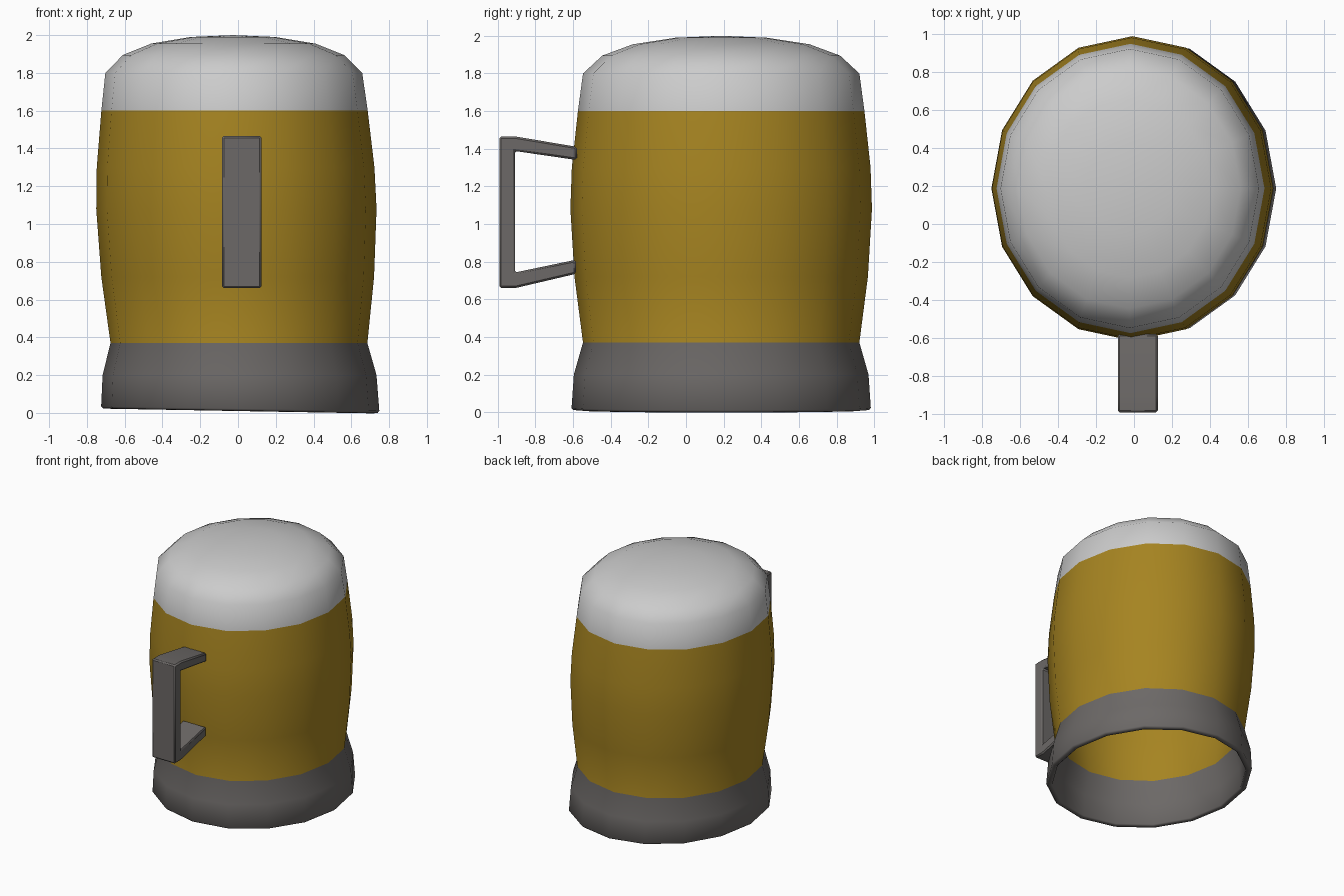
import bpy, bmesh
from math import sin, cos, pi, radians

if "Cube" in bpy.data.objects:
    bpy.data.objects.remove(bpy.data.objects["Cube"])


def material(name, rgb):
    m = bpy.data.materials.new(name)
    m.diffuse_color = (*rgb, 1)
    m.use_nodes = True
    m.node_tree.nodes["Principled BSDF"].inputs["Base Color"].default_value = m.diffuse_color
    return m


def finish(name, bm, mats, angle):
    bmesh.ops.recalc_face_normals(bm, faces=bm.faces)
    me = bpy.data.meshes.new(name)
    bm.to_mesh(me)
    bm.free()
    for m in mats:
        me.materials.append(m)
    ob = bpy.data.objects.new(name, me)
    bpy.context.collection.objects.link(ob)
    bpy.ops.object.select_all(action='DESELECT')
    ob.select_set(True)
    bpy.context.view_layer.objects.active = ob
    bpy.ops.object.shade_smooth_by_angle(angle=radians(angle))
    return ob


def bevel(ob, width):
    b = ob.modifiers.new("Bevel", 'BEVEL')
    b.width = width
    b.segments = 1
    b.limit_method = 'ANGLE'
    b.angle_limit = radians(50)


metal = material("grey_metal", (0.15, 0.14, 0.135))
beer = material("golden_beer", (0.38, 0.23, 0.015))
foam = material("white_foam", (0.75, 0.75, 0.75))

# Mug shell: slightly leaning oval lathe, open underneath (radius, height, band above)
N = 16
profile = [(0.737, 0.0, 0), (0.725, 0.2, 0), (0.68, 0.37, 1), (0.722, 0.72, 1),
           (0.742, 1.08, 1), (0.735, 1.3, 1), (0.705, 1.6, 2), (0.68, 1.8, 2),
           (0.585, 1.895, 2), (0.435, 1.955, 2), (0.225, 1.99, 2)]
bm = bmesh.new()
rings = []
for r, z, _ in profile:
    ring = []
    for i in range(N):
        a = 2 * pi * i / N
        x = r * cos(a)
        lift = 0.012 - 0.016 * x if z == 0 else 0   # uneven foot
        ring.append(bm.verts.new((x + 0.012 - 0.019 * z,
                                  0.187 + 1.08 * r * sin(a), z + lift)))
    rings.append(ring)
for k in range(len(rings) - 1):
    for i in range(N):
        j = (i + 1) % N
        f = bm.faces.new((rings[k][i], rings[k][j], rings[k + 1][j], rings[k + 1][i]))
        f.material_index = profile[k][2]
top = bm.verts.new((-0.027, 0.187, 2.0))
for i in range(N):
    f = bm.faces.new((rings[-1][i], rings[-1][(i + 1) % N], top))
    f.material_index = 2
# Outward normals on the open shell
bm.normal_update()
bmesh.ops.recalc_face_normals(bm, faces=bm.faces)
mug = finish("mug_shell", bm, [metal, beer, foam], 45)
solid = mug.modifiers.new("Wall", 'SOLIDIFY')
solid.thickness = 0.045
solid.offset = -1
bevel(mug, 0.01)

# Handle: angular bracket extruded across x
outline = [(-0.58, 1.41), (-0.905, 1.465), (-0.992, 1.465), (-0.992, 0.66),
           (-0.905, 0.66), (-0.585, 0.735), (-0.585, 0.81), (-0.91, 0.742),
           (-0.91, 1.388), (-0.58, 1.34)]
bm = bmesh.new()
face = bm.faces.new([bm.verts.new((-0.085, y, z)) for y, z in outline])
ext = bmesh.ops.extrude_face_region(bm, geom=[face])
bmesh.ops.translate(bm, vec=(0.21, 0, 0),
                    verts=[g for g in ext['geom'] if isinstance(g, bmesh.types.BMVert)])
handle = finish("handle", bm, [metal], 30)
bevel(handle, 0.01)
